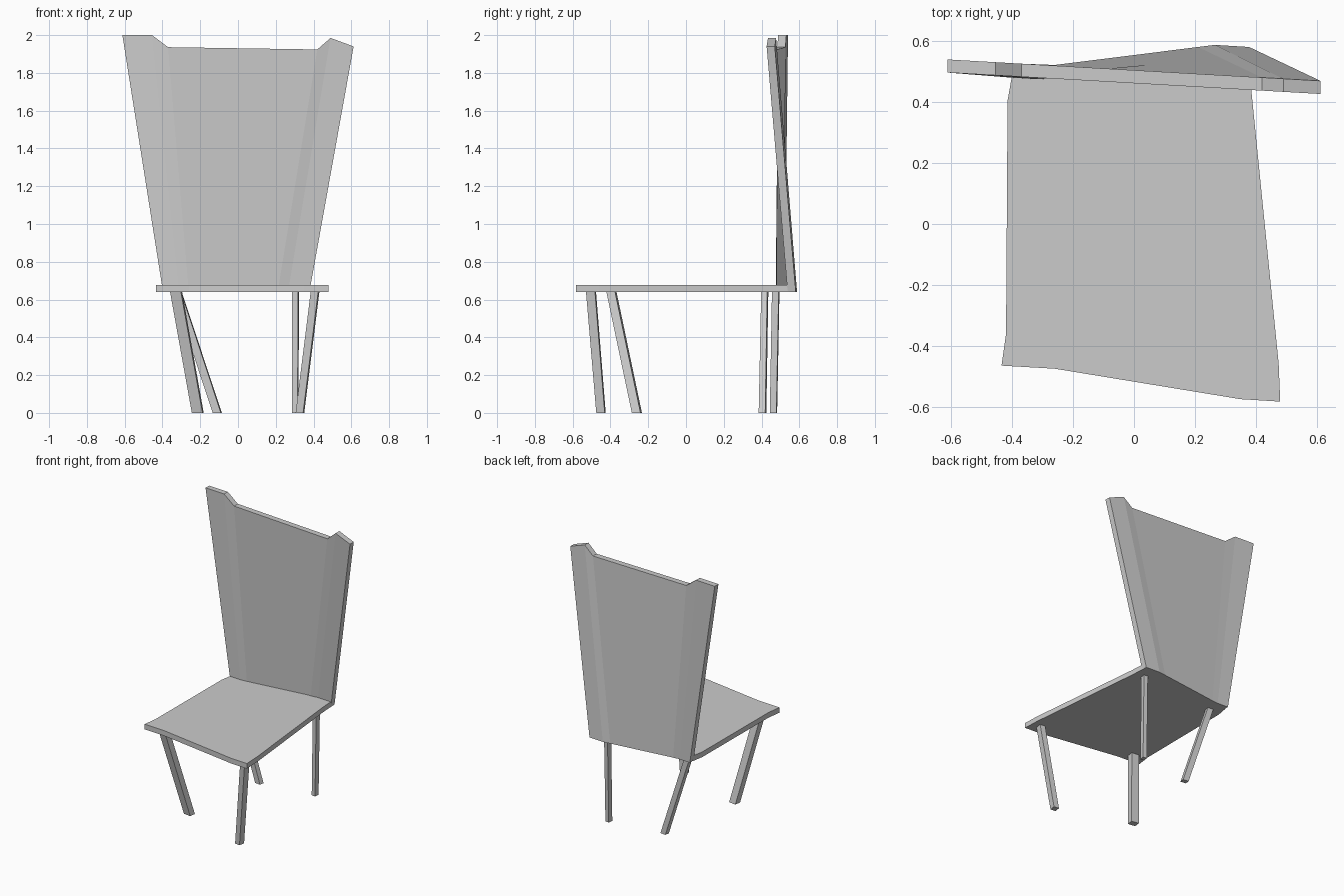
import bpy
import bmesh
from math import sin, cos, radians

if "Cube" in bpy.data.objects:
    bpy.data.objects.remove(bpy.data.objects["Cube"])


def loft(name, lower, upper):
    """Closed solid between two rings with equal point counts."""
    bm = bmesh.new()
    a = [bm.verts.new(p) for p in lower]
    b = [bm.verts.new(p) for p in upper]
    n = len(a)
    bm.faces.new(a)
    bm.faces.new(b)
    for i in range(n):
        j = (i + 1) % n
        bm.faces.new((a[i], a[j], b[j], b[i]))
    bmesh.ops.recalc_face_normals(bm, faces=bm.faces)
    mesh = bpy.data.meshes.new(name)
    bm.to_mesh(mesh)
    bm.free()
    obj = bpy.data.objects.new(name, mesh)
    bpy.context.collection.objects.link(obj)
    return obj


# Seat: skewed slab with clipped corners
SEAT_Z, SEAT_TOP = 0.64, 0.678
outline = [(-0.435, -0.465), (-0.26, -0.475), (0.35, -0.575), (0.48, -0.583),
           (0.475, -0.46), (0.385, 0.44), (0.378, 0.56), (0.265, 0.57),
           (-0.29, 0.5), (-0.40, 0.49), (-0.415, 0.405), (-0.42, -0.36)]
loft("seat", [(x, y, SEAT_Z) for x, y in outline],
     [(x, y, SEAT_TOP) for x, y in outline])

# Backrest: twisted flared panel, columns of (bottom x, bottom y, top x, top z)
THICK = 0.043
columns = [(-0.397, 0.523, -0.612, 2.0), (-0.31, 0.518, -0.455, 2.0),
           (-0.26, 0.522, -0.37, 1.936), (0.21, 0.581, 0.42, 1.924),
           (0.265, 0.588, 0.49, 1.985), (0.378, 0.581, 0.612, 1.94)]
bm = bmesh.new()
strips = []
for bx, by, tx, tz in columns:
    ty = 0.505 - 0.0574 * tx
    ring = [(bx, by, SEAT_Z), (tx, ty, tz),
            (tx, ty - THICK, tz), (bx, by - THICK, SEAT_Z)]
    strips.append([bm.verts.new(p) for p in ring])
for s, t in zip(strips, strips[1:]):
    for i in range(4):
        j = (i + 1) % 4
        bm.faces.new((s[i], s[j], t[j], t[i]))
bm.faces.new(strips[0])
bm.faces.new(strips[-1])
bmesh.ops.recalc_face_normals(bm, faces=bm.faces)
mesh = bpy.data.meshes.new("backrest")
bm.to_mesh(mesh)
bm.free()
bpy.context.collection.objects.link(bpy.data.objects.new("backrest", mesh))


# Legs: slanted square posts, turned slightly like the seat
def leg_ring(x, y, w, d, z):
    c, s = cos(radians(-8)), sin(radians(-8))
    corners = [(-w / 2, -d / 2), (w / 2, -d / 2), (w / 2, d / 2), (-w / 2, d / 2)]
    return [(x + u * c - v * s, y + u * s + v * c, z) for u, v in corners]


# name, foot (x, y), top (x, y), foot size, top size
legs = [("front_left_leg", (-0.213, -0.26), (-0.328, -0.395), (0.057, 0.046), (0.058, 0.046)),
        ("front_right_leg", (0.328, -0.45), (0.408, -0.503), (0.040, 0.045), (0.040, 0.048)),
        ("back_left_leg", (-0.11, 0.405), (-0.322, 0.417), (0.044, 0.035), (0.044, 0.032)),
        ("back_right_leg", (0.303, 0.463), (0.305, 0.475), (0.030, 0.035), (0.031, 0.036))]
for name, foot, top, fs, ts in legs:
    loft(name, leg_ring(*foot, *fs, 0.0), leg_ring(*top, *ts, SEAT_Z + 0.002))
